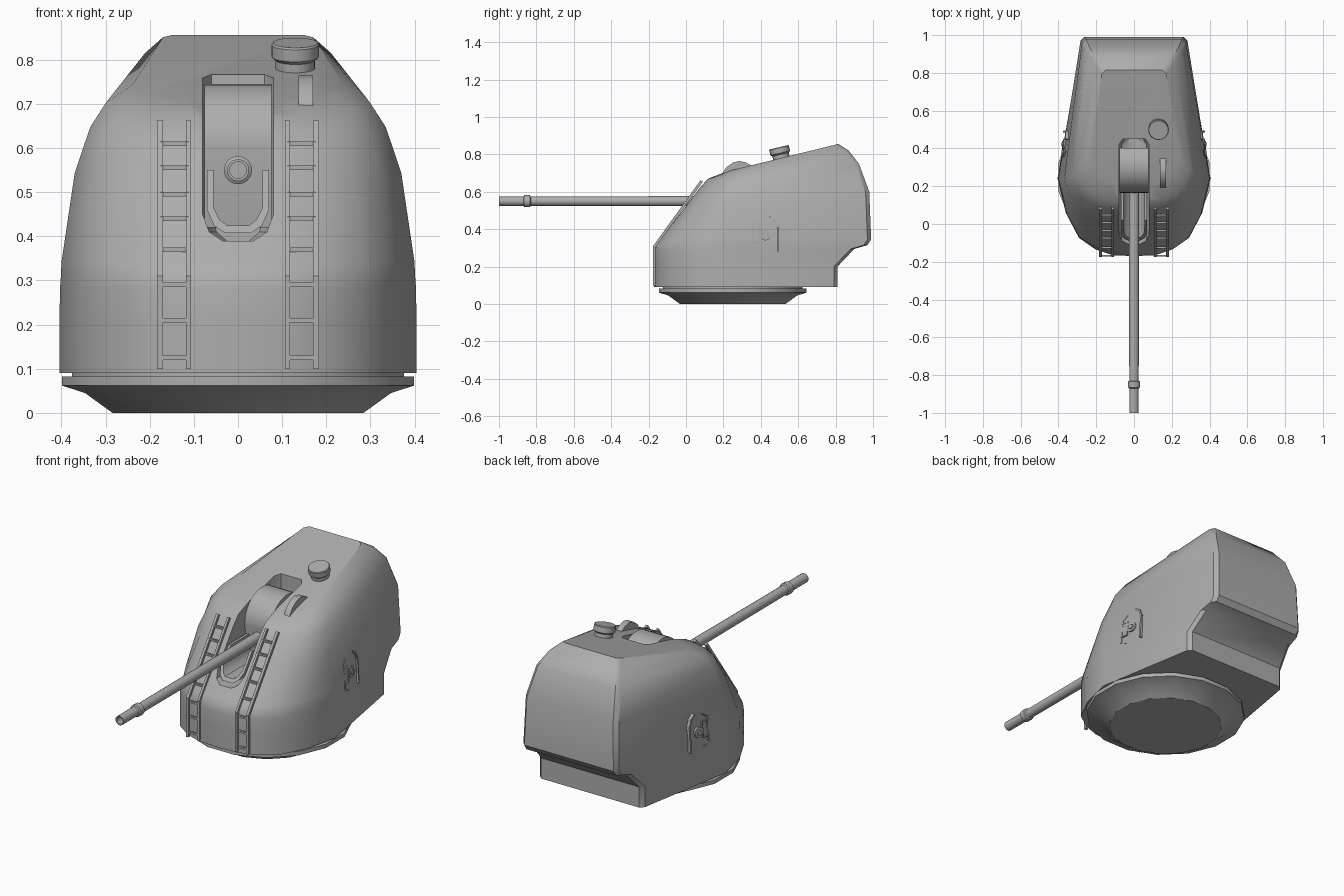
import bpy, bmesh, math
from mathutils import Matrix, Vector

if "Cube" in bpy.data.objects:
    bpy.data.objects.remove(bpy.data.objects["Cube"])

paint = bpy.data.materials.new("naval_grey")
paint.diffuse_color = (0.42, 0.42, 0.42, 1)
paint.use_nodes = True
paint.node_tree.nodes["Principled BSDF"].inputs["Base Color"].default_value = paint.diffuse_color


def make(name, verts, faces, angle=35):
    me = bpy.data.meshes.new(name)
    me.from_pydata(verts, [], faces)
    bm = bmesh.new()
    bm.from_mesh(me)
    bmesh.ops.recalc_face_normals(bm, faces=bm.faces)
    bm.to_mesh(me)
    bm.free()
    me.materials.append(paint)
    ob = bpy.data.objects.new(name, me)
    bpy.context.collection.objects.link(ob)
    smooth(ob, angle)
    return ob


def smooth(ob, angle=35):
    bpy.ops.object.select_all(action='DESELECT')
    ob.select_set(True)
    bpy.context.view_layer.objects.active = ob
    bpy.ops.object.shade_smooth_by_angle(angle=math.radians(angle))


def loft(name, rings, angle=35, caps=True):
    """Skin a list of closed rings with equal point counts."""
    n = len(rings[0])
    verts = [p for r in rings for p in r]
    faces = [(k*n+i, k*n+(i+1) % n, (k+1)*n+(i+1) % n, (k+1)*n+i)
             for k in range(len(rings)-1) for i in range(n)]
    if caps:
        faces += [tuple(range(n)), tuple(range((len(rings)-1)*n, len(rings)*n))]
    return make(name, verts, faces, angle)


def lathe(name, profile, n, mat, angle=35):
    """Turn (radius, height) pairs about z, then place by matrix."""
    rings = [[mat @ Vector((r*math.cos(2*math.pi*i/n), r*math.sin(2*math.pi*i/n), h))
              for i in range(n)] for r, h in profile]
    return loft(name, rings, angle)


def extrude_x(name, yz, x0, x1, angle=35):
    return loft(name, [[(x, y, z) for y, z in yz] for x in (x0, x1)], angle)


# Turret shell: front y, front z, rear y, rear z, half width, rear half width, y of widest point
levels = [
    (-.170, .09, .81, .09, .405, .310, .24),
    (-.170, .20, .81, .20, .405, .310, .24),
    (-.170, .28, .90, .295, .403, .292, .24),
    (-.163, .315, .97, .315, .401, .285, .24),
    (-.145, .34, .99, .345, .400, .283, .24),
    (0.00, .525, .98, .60, .370, .275, .24),
    (.070, .62, .925, .75, .335, .250, .25),
    (.115, .67, .87, .82, .298, .210, .29),
    (.220, .71, .815, .856, .240, .170, .35)]
front_plan = [(0, 0), (.28, .012), (.5, .085), (.72, .235), (.89, .555), (1, 1)]
rings = []
for yf, zf, yr, zr, w, wr, yw in levels:
    half = [(u*w, yf + v*(yw-yf)) for u, v in front_plan]
    half += [(wr, yr-.02), (wr-.02, yr)]
    ring = half + [(-x, y) for x, y in reversed(half[1:])]
    rings.append([(x, y, zf + (zr-zf)*(y-yf)/(yr-yf)) for x, y in ring])
shell = loft("turret_shell", rings)

# Gun slot cut into the shell, open to front and roof
u_shape = [(-.08, .95), (-.08, .45), (-.065, .41), (-.035, .39),
           (.035, .39), (.065, .41), (.08, .45), (.08, .95)]
cutter = loft("slot_cutter", [[(x, y, z) for x, z in u_shape] for y in (-.4, .42)]
              + [[(x*.75, .45, z) for x, z in u_shape]])
mod = shell.modifiers.new("slot", 'BOOLEAN')
mod.object = cutter
mod.solver = 'EXACT'
bpy.context.view_layer.objects.active = shell
bpy.ops.object.modifier_apply(modifier="slot")
bpy.data.objects.remove(cutter)
smooth(shell)

# Curved gun shield filling the back of the slot
arc = [(.31 - .145*math.cos(a), .60 + .145*math.sin(a))
       for a in (math.radians(t) for t in range(0, 131, 10))]
extrude_x("gun_shield", arc + [(.40, .42), (.19, .42)], -.076, .076)

# U-shaped cradle below the barrel, its front end following the sloped face
outer = [(-.07, .55), (-.07, .46), (-.055, .425), (-.03, .408)]
inner = [(-.056, .55), (-.056, .466), (-.042, .438), (-.025, .425)]
outer += [(-x, z) for x, z in reversed(outer)]
inner += [(-x, z) for x, z in reversed(inner)]
u_ring = outer + inner[::-1]
sections = [[(x, y, z) for x, z in u_ring] for y in (0, .22)]
sections[0] = [(x, -.085 + (z-.41)*.75, z) for x, _, z in sections[0]]
n = len(outer)
verts = sections[0] + sections[1]
m = len(u_ring)
faces = [(i, (i+1) % m, m+(i+1) % m, m+i) for i in range(m)]
for o in (0, m):
    faces += [(o+i, o+i+1, o+m-2-i, o+m-1-i) for i in range(n-1)]
make("gun_cradle", verts, faces)

# Barrel with muzzle collar and bore
along = Matrix.Translation((0, 0, .55)) @ Matrix.Rotation(math.radians(90), 4, 'X')
lathe("gun_barrel", [(.028, -.25), (.026, .3), (.025, .83), (.032, .835), (.032, .865),
                     (.025, .87), (.025, 1.0), (.019, 1.0), (.019, .90)], 16, along)

# Base ring under the shell
lathe("base_ring", [(.287, 0), (.35, .045), (.403, .062), (.403, .083), (.38, .083), (.38, .092)],
      16, Matrix.Translation((0, .25, 0)) @ Matrix.Rotation(math.pi/16, 4, 'Z') @ Matrix.Scale(1.01, 4, (1, 0, 0)), 30)

# Ladders on the sloped face
rail = [(-.176, .10), (-.176, .31), (.078, .662), (.09, .654), (-.162, .305), (-.162, .10)]
rungs = (.125, .21, .29, .37, .44, .495, .555, .61)
for side, s in (("right", 1), ("left", -1)):
    for tag, a, b in (("inner", .106, .118), ("outer", .170, .184)):
        extrude_x(f"{side}_ladder_{tag}_rail", rail, s*a, s*b, 20)
    for k, z in enumerate(rungs):
        y = -.168 if z < .31 else -.168 + (z-.31)*.722
        h = .005
        extrude_x(f"{side}_ladder_rung_{k+1}",
                  [(y-h, z-h), (y+h, z-h), (y+h, z+h), (y-h, z+h)], s*.112, s*.176, 20)

# Roof vent and sighting fin
tilt = Matrix.Translation((.13, .51, .78)) @ Matrix.Rotation(math.radians(13), 4, 'X')
lathe("roof_vent", [(.045, -.02), (.045, .02), (.054, .028), (.054, .056), (.051, .06)], 20, tilt)
extrude_x("sighting_fin", [(.18, .66), (.195, .70), (.215, .73), (.25, .756), (.285, .765),
                           (.32, .757), (.35, .74), (.36, .70)], .137, .17)


# Side hatch fittings, laid on the sloping side wall
def wall(s, y, z, out):
    return (s*(.400 - .156*(y-.24) - max(0, z-.345)*.14 + out), y, z)


def plate(name, s, yz, out):
    loft(name, [[wall(s, y, z, o) for y, z in yz] for o in (-.01, out)], 20)


def strip(name, s, path, w, out):
    """Narrow raised band along a (y, z) path."""
    for k, ((y0, z0), (y1, z1)) in enumerate(zip(path, path[1:])):
        d = Vector((y1-y0, z1-z0)).normalized()*w/2
        plate(f"{name}_{k+1}", s, [(y0-d.y-d.x, z0+d.x-d.y), (y1-d.y+d.x, z1+d.x+d.y),
                                   (y1+d.y+d.x, z1-d.x+d.y), (y0+d.y-d.x, z0-d.x-d.y)], out)


for side, s in (("right", 1), ("left", -1)):
    strip(f"{side}_hatch_hinge", s, [(.385, .45), (.358, .43), (.358, .30), (.385, .285)], .006, .006)
    strip(f"{side}_hatch_hinge_tab", s, [(.358, .41), (.395, .41), (.395, .33), (.358, .33)], .005, .006)
    strip(f"{side}_hatch_handle", s, [(.45, .465), (.475, .445), (.49, .41), (.49, .285)], .009, .014)
    for tag, r, out in (("rim", .027, .008), ("hub", .014, .014)):
        plate(f"{side}_hatch_wheel_{tag}", s,
              [(.425 + r*math.cos(i*math.pi/6), .367 + r*math.sin(i*math.pi/6)) for i in range(12)], out)
